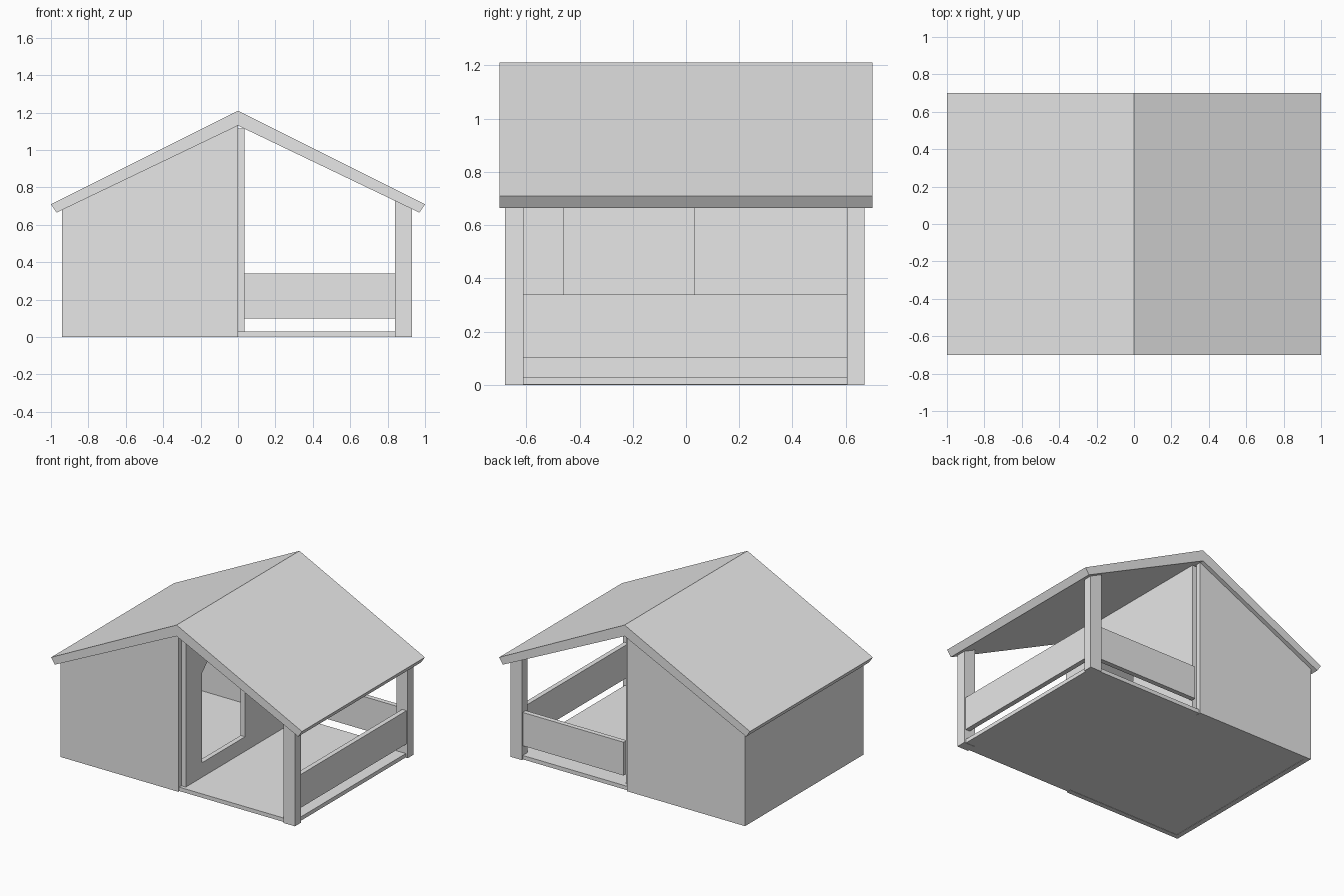
import bpy
import bmesh
from mathutils import Vector

cube = bpy.data.objects.get("Cube")
if cube:
    bpy.data.objects.remove(cube, do_unlink=True)

grey = bpy.data.materials.new("plain_grey")
grey.use_nodes = True
grey.diffuse_color = (0.8, 0.8, 0.8, 1)
grey.node_tree.nodes["Principled BSDF"].inputs["Base Color"].default_value = (0.8, 0.8, 0.8, 1)


def prism(name, profile, start, end, axis="y"):
    """Extrude a flat profile along y (points are x, z) or along x (points are y, z)."""
    def place(p, d):
        return Vector((p[0], d, p[1])) if axis == "y" else Vector((d, p[0], p[1]))
    bm = bmesh.new()
    face = bm.faces.new([bm.verts.new(place(p, start)) for p in profile])
    new = bmesh.ops.extrude_face_region(bm, geom=[face])["geom"]
    shift = place((0, 0), end - start)
    bmesh.ops.translate(bm, vec=shift, verts=[v for v in new if isinstance(v, bmesh.types.BMVert)])
    bmesh.ops.recalc_face_normals(bm, faces=bm.faces)
    mesh = bpy.data.meshes.new(name)
    bm.to_mesh(mesh)
    bm.free()
    mesh.materials.append(grey)
    obj = bpy.data.objects.new(name, mesh)
    bpy.context.collection.objects.link(obj)
    return obj


def box(name, x, y, z):
    return prism(name, [(x[0], z[0]), (x[1], z[0]), (x[1], z[1]), (x[0], z[1])], *y)


RIDGE, SLOPE = 1.13, 0.478      # underside of the roof
FRONT, BACK = -0.68, 0.67
WALL = 0.035                    # wall thickness


def under_roof(x):
    return RIDGE - SLOPE * abs(x)


def sloped(name, x0, x1, y0, y1):
    """Upright part whose top follows the roof."""
    return prism(name, [(x0, 0), (x1, 0), (x1, under_roof(x1)), (x0, under_roof(x0))], y0, y1)


# Roof with square-cut eaves
prism("roof", [(0, 1.21), (1, 0.71), (0.97, 0.665), (0, RIDGE), (-0.97, 0.665), (-1, 0.71)],
      -0.7, 0.7)

# Floor under room and porch
box("floor", (-0.93, 0.915), (-0.67, 0.66), (0.002, 0.03))

# Closed room
sloped("front_wall", -0.94, 0, FRONT, FRONT + WALL)
sloped("back_wall", -0.94, 0, BACK - WALL, BACK)
sloped("side_wall", -0.94, -0.94 + WALL, FRONT + WALL, BACK - WALL)

# Partition with a raised, chamfered doorway cut as one notched outline
y0, y1, sill, spring, head, cut = -0.46, 0.03, 0.135, 0.78, 0.92, 0.14
p0, p1 = FRONT + WALL, BACK - WALL
partition = box("partition_wall", (0, WALL), (p0, p1), (0.03, under_roof(WALL)))
cutter = prism("doorway_cutter",
               [(y0, sill), (y1, sill), (y1, spring), (y1 - cut, head), (y0 + cut, head), (y0, spring)],
               -0.1, 0.1, axis="x")
cutter.hide_render = True
cutter.hide_viewport = True
cutter.display_type = 'WIRE'
mod = partition.modifiers.new("doorway", 'BOOLEAN')
mod.operation = 'DIFFERENCE'
mod.solver = 'EXACT'
mod.object = cutter

# Porch posts
sloped("front_post", 0.84, 0.93, FRONT, -0.61)
sloped("back_post", 0.84, 0.93, 0.605, BACK)

# Porch railings
box("side_railing", (0.885, 0.92), (-0.61, 0.605), (0.1, 0.34))
box("back_railing", (WALL, 0.84), (0.625, 0.66), (0.1, 0.34))
